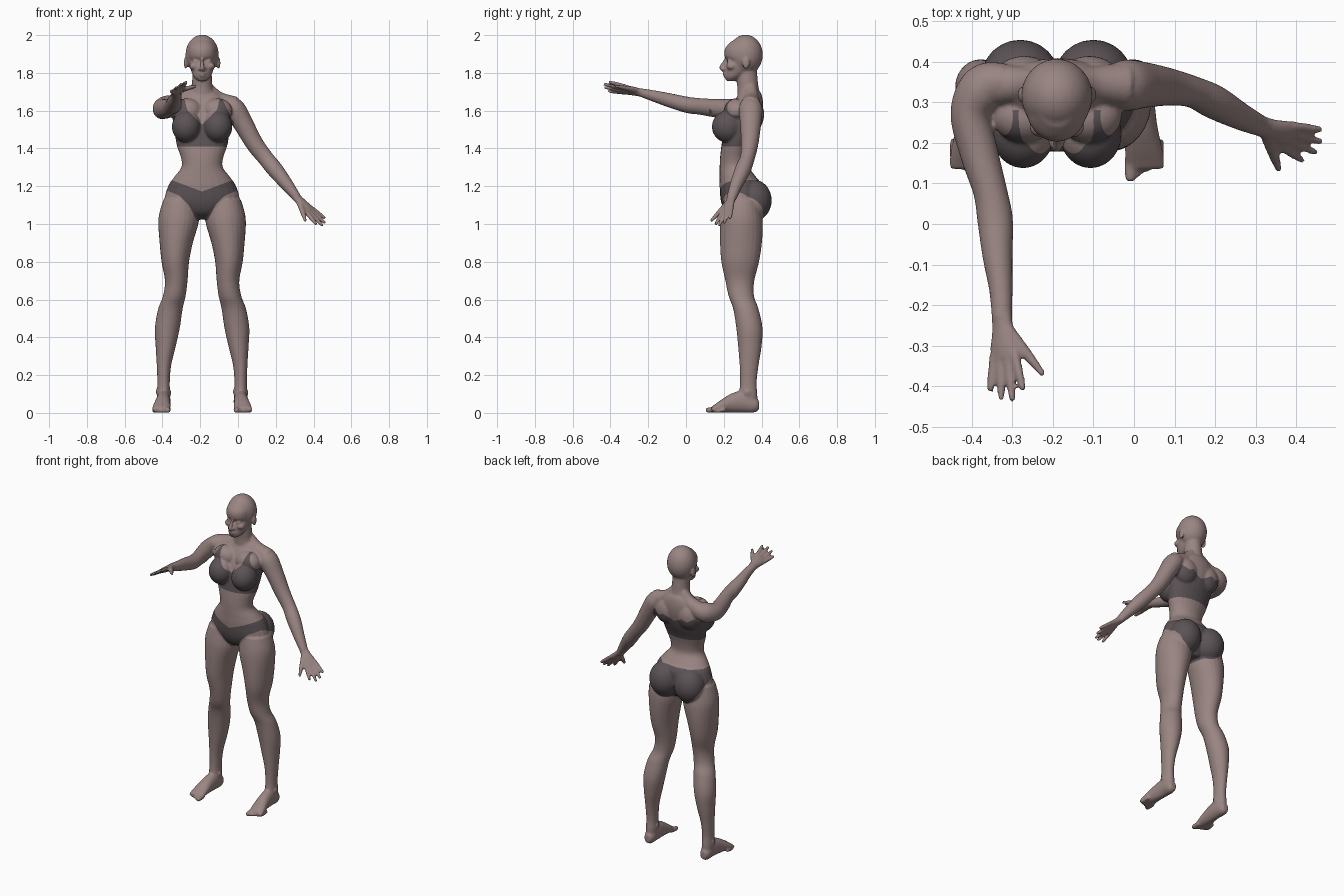
import bpy, bmesh, math
from mathutils import Vector, Matrix

if "Cube" in bpy.data.objects:
    bpy.data.objects.remove(bpy.data.objects["Cube"])

MID = -0.19          # x of the body's plane of symmetry
X, Y, Z = Vector((1, 0, 0)), Vector((0, 1, 0)), Vector((0, 0, 1))
bm = bmesh.new()


def make_material(name, colour):
    mat = bpy.data.materials.new(name)
    mat.use_nodes = True
    mat.diffuse_color = (*colour, 1)
    mat.node_tree.nodes["Principled BSDF"].inputs["Base Color"].default_value = (*colour, 1)
    return mat


def smooth_path(points, steps=6):
    """Catmull-Rom interpolation of positions and radii."""
    p = [Vector(q) for q in points]
    p = [p[0]] + p + [p[-1]]
    out = []
    for a, b, c, d in zip(p, p[1:], p[2:], p[3:]):
        for i in range(steps):
            t = i / steps
            out.append(0.5 * (2 * b + (c - a) * t + (2 * a - 5 * b + 4 * c - d) * t ** 2
                              + (3 * b - a - 3 * c + d) * t ** 3))
    return out + [p[-1]]


def tube(points, ref=X, axis=None, sides=24):
    """Closed loft through (x, y, z, radius along ref, other radius)."""
    path = smooth_path(points)
    centres = [Vector(q[:3]) for q in path]
    rings = []
    for i, q in enumerate(path):
        along = axis or (centres[min(i + 1, len(path) - 1)] - centres[max(i - 1, 0)]).normalized()
        u = (ref - along * ref.dot(along)).normalized()
        v = along.cross(u)
        angles = [math.tau * k / sides for k in range(sides)]
        rings.append([bm.verts.new(centres[i] + u * q[3] * math.cos(a) + v * q[4] * math.sin(a))
                      for a in angles])
    for r, s in zip(rings, rings[1:]):
        for k in range(sides):
            n = (k + 1) % sides
            bm.faces.new((r[k], r[n], s[n], s[k]))
    bm.faces.new(rings[0][::-1])
    bm.faces.new(rings[-1])


def column(rows, side=1):
    """Upright loft from (offset, z, half width, front y, back y)."""
    tube([(MID + side * o, (f + b) / 2, z, w, (b - f) / 2) for o, z, w, f, b in rows], X, Z)


def blob(o, y, z, radii):
    """Ellipsoid, mirrored when it is off the middle."""
    for side in ((1, -1) if o else (1,)):
        m = Matrix.Translation((MID + side * o, y, z)) @ Matrix.Diagonal((*radii, 1))
        bmesh.ops.create_uvsphere(bm, u_segments=24, v_segments=16, radius=1, matrix=m)


def hand(wrist, tip, across, thumb_dir):
    """Palm, four fanned fingers and a thumb."""
    w, d = Vector(wrist), (Vector(tip) - Vector(wrist)).normalized()
    s = (across - d * across.dot(d)).normalized()
    palm = [(-0.01, .026, .021), (.03, .029, .019), (.07, .038, .017), (.1, .037, .013)]
    tube([(*(w + d * a), r, t) for a, r, t in palm], s)
    for u, length in ((.03, .185), (.01, .208), (-.01, .2), (-.029, .175)):
        a, b = w + d * .085 + s * u, w + d * length + s * u * 1.6
        tube([(*a, .012, .012), (*a.lerp(b, .6), .011, .011), (*b, .008, .008)], s, None, 12)
    a, b = w + d * .03 + s * .015, w + d * .14 + thumb_dir.normalized() * .095
    tube([(*a, .018, .016), (*a.lerp(b, .55), .014, .013), (*b, .008, .008)], s, None, 12)


# Torso and neck
column([(0, 1.025, .05, .26, .36), (0, 1.06, .12, .21, .38), (0, 1.12, .195, .185, .4),
        (0, 1.2, .18, .178, .405), (0, 1.25, .147, .178, .37), (0, 1.3, .11, .178, .336),
        (0, 1.35, .112, .18, .335), (0, 1.42, .135, .188, .352), (0, 1.5, .146, .2, .385),
        (0, 1.58, .15, .22, .405), (0, 1.64, .14, .25, .408), (0, 1.685, .1, .275, .4),
        (0, 1.71, .06, .285, .385)])
column([(0, 1.67, .075, .272, .395), (0, 1.72, .057, .272, .385), (0, 1.76, .053, .268, .38),
        (0, 1.82, .05, .27, .375)])
blob(.083, .222, 1.515, (.077, .085, .085))      # bust
blob(.08, .265, 1.6, (.08, .065, .065))          # upper chest
blob(.08, .35, 1.58, (.08, .064, .09))           # shoulder blades
blob(.09, .358, 1.125, (.097, .096, .11))        # buttocks

# Head and face
blob(0, .315, 1.896, (.088, .092, .106))
column([(0, 1.757, .022, .215, .26), (0, 1.778, .044, .204, .3), (0, 1.81, .058, .207, .34),
        (0, 1.84, .066, .209, .35), (0, 1.864, .069, .221, .36), (0, 1.888, .075, .204, .37),
        (0, 1.93, .073, .207, .37), (0, 1.968, .054, .24, .36)])
tube([(MID, .212, 1.875, .007, .008), (MID, .199, 1.85, .009, .01),
      (MID, .189, 1.826, .012, .013), (MID, .205, 1.811, .013, .006)])
blob(.012, .2, 1.82, (.009, .011, .008))         # nostrils
blob(.033, .23, 1.861, (.017, .014, .011))       # eyes
blob(.044, .24, 1.835, (.024, .026, .02))        # cheekbones
blob(0, .206, 1.797, (.022, .012, .006))         # lips
blob(0, .208, 1.785, (.018, .012, .006))
blob(.087, .318, 1.852, (.01, .02, .031))        # ears

# Legs, feet and shoulder slopes, mirrored
for side in (1, -1):
    column([(.115, 1.13, .09, .2, .39), (.122, 1.06, .104, .186, .4), (.126, 1, .106, .18, .407),
            (.137, .9, .088, .18, .402), (.142, .8, .073, .187, .387), (.137, .7, .06, .208, .362),
            (.147, .62, .06, .225, .36), (.168, .55, .065, .25, .384), (.184, .45, .066, .266, .405),
            (.193, .35, .053, .276, .4), (.202, .25, .038, .284, .384), (.204, .16, .033, .286, .374),
            (.204, .1, .035, .28, .378), (.204, .05, .033, .28, .378)], side)
    foot = [(.204, .386, .04, .02, .025), (.204, .36, .045, .033, .043), (.204, .3, .06, .037, .058),
            (.208, .24, .052, .04, .05), (.213, .19, .037, .046, .035), (.217, .15, .022, .048, .021),
            (.217, .135, .018, .045, .014)]
    tube([(MID + side * o, *rest) for o, *rest in foot], X, -Y)
    blob_x = MID + side * .204
    tube([(blob_x - .04, .325, .115, .012, .012), (blob_x + .04, .325, .105, .012, .012)], Y)  # ankle bones
    for k in range(5):
        x, tip, r = MID + side * (.181 + .018 * k), .105 + .011 * k, .011 if k else .015
        tube([(x, tip + .06, .018, r, r), (x, tip + .02, r, r, r), (x, tip, r, r * .7, r * .8)],
             X, None, 12)
    tube([(MID + side * .03, .345, 1.72, .03, .03), (MID + side * .085, .345, 1.662, .042, .04),
          (MID + side * .165, .342, 1.622, .056, .056)], Y)

# Left arm, lowered to the side
tube([(-.06, .343, 1.63, .05, .045), (-.02, .342, 1.608, .063, .058), (.028, .342, 1.53, .056, .053),
      (.088, .337, 1.425, .046, .047), (.145, .325, 1.35, .039, .043), (.198, .3, 1.285, .042, .043),
      (.26, .266, 1.207, .034, .034), (.315, .24, 1.135, .026, .023)], Y)
hand((.315, .24, 1.135), (.452, .19, 1), Vector((-.57, -.78, -.27)), Vector((-.57, -.78, -.27)))

# Right arm, reaching forward
tube([(-.31, .35, 1.64, .05, .045), (-.37, .335, 1.622, .058, .06), (-.402, .27, 1.61, .05, .055),
      (-.38, .17, 1.612, .047, .05), (-.354, .08, 1.622, .042, .044), (-.342, .01, 1.63, .044, .043),
      (-.336, -.08, 1.653, .037, .038), (-.328, -.16, 1.675, .029, .031),
      (-.325, -.235, 1.695, .025, .023)], X)
hand((-.325, -.235, 1.695), (-.312, -.45, 1.735), Vector((.8, 0, .5)), Vector((1, 0, .1)))

# Fuse all parts into one smooth skin
bmesh.ops.recalc_face_normals(bm, faces=bm.faces)
rough_mesh = bpy.data.meshes.new("rough_body")
bm.to_mesh(rough_mesh)
bm.free()
rough = bpy.data.objects.new("rough_body", rough_mesh)
bpy.context.collection.objects.link(rough)
fuse = rough.modifiers.new("fuse", 'REMESH')
fuse.mode, fuse.voxel_size = 'VOXEL', .006
relax = rough.modifiers.new("relax", 'SMOOTH')
relax.factor, relax.iterations = .5, 5
fused = bpy.data.meshes.new_from_object(rough.evaluated_get(bpy.context.evaluated_depsgraph_get()))
bpy.data.objects.remove(rough)


def clamp(t):
    return max(0, min(1, t))


def curve(points, t):
    """Piecewise linear curve."""
    for (a, p), (b, q) in zip(points, points[1:]):
        if t <= b:
            return p + (q - p) * clamp((t - a) / (b - a))
    return points[-1][1]


def bra_field(p):
    """Positive inside the bra: V neck in front, lower band behind."""
    o, y, z = abs(p.x - MID), p.y, p.z
    front = curve([(0, 1.525), (.08, 1.605), (.093, 1.665), (.12, 1.66), (.16, 1.56)], o)
    back = curve([(0, 1.54), (.07, 1.575), (.1, 1.56), (.15, 1.59)], o)
    t = clamp((y - .28) / .04)
    top = front + (back - front) * t
    return min(top - z, z - 1.41, .168 - .5 * max(0, z - 1.54) - o, y - .122)


def briefs_field(p):
    """Positive inside the briefs: narrow at the hips, full behind."""
    o, y, z = abs(p.x - MID), p.y, p.z
    top = 1.172 + .06 * clamp(max(o / .16, (y - .2) / .12))
    front = curve([(0, 1), (.03, 1.02), (.07, 1.1), (.12, 1.15), (.18, 1.175)], o)
    back = curve([(0, 1), (.1, 1.02), (.15, 1.06), (.2, 1.14)], o)
    low = front + (back - front) * clamp((y - .26) / .13)
    return min(top - z, z - low, .26 - o)


# Cut clean garment edges into the skin
bm = bmesh.new()
bm.from_mesh(fused)
for field in (bra_field, briefs_field):
    value = {v: field(v.co) for v in bm.verts}
    cuts = []
    for e in list(bm.edges):
        a, b = e.verts
        if value[a] * value[b] < 0:
            t = value[a] / (value[a] - value[b])
            cuts.append(bmesh.utils.edge_split(e, a, max(.04, min(.96, t)))[1])
    bmesh.ops.connect_verts(bm, verts=cuts)

skin = make_material("skin", (.32, .235, .225))
cloth = make_material("dark cloth", (.105, .085, .09))


def region(face):
    c = face.calc_center_median()
    return "bra" if bra_field(c) > 0 else "briefs" if briefs_field(c) > 0 else "body"


# One object for the skin and one for each garment
for name, mat in (("body", skin), ("bra", cloth), ("briefs", cloth)):
    piece = bm.copy()
    bmesh.ops.delete(piece, geom=[f for f in piece.faces if region(f) != name], context='FACES')
    for f in piece.faces:
        f.smooth = True
    mesh = bpy.data.meshes.new(name)
    piece.to_mesh(mesh)
    piece.free()
    mesh.materials.append(mat)
    bpy.context.collection.objects.link(bpy.data.objects.new(name, mesh))
bm.free()
